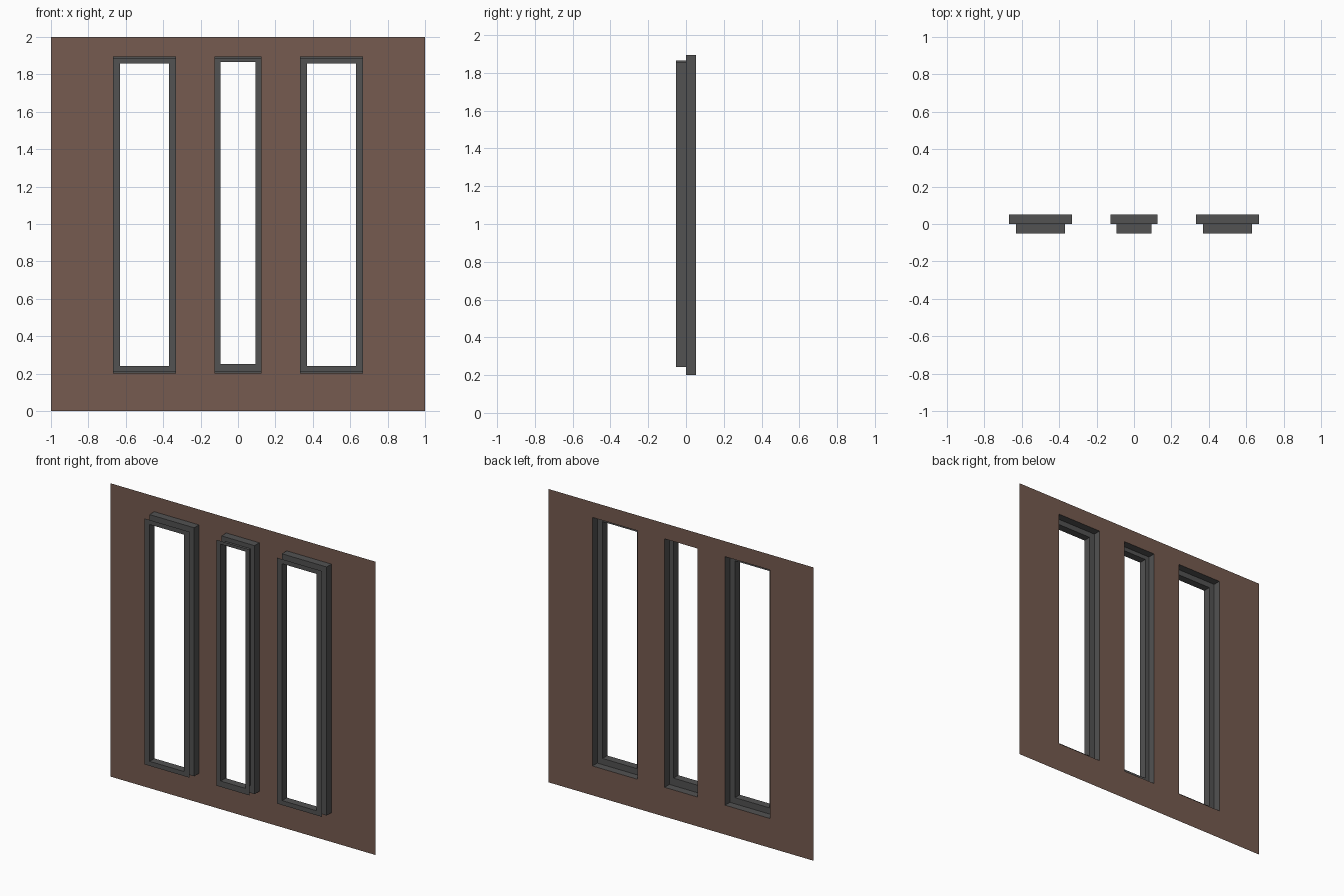
import bpy

if "Cube" in bpy.data.objects:
    bpy.data.objects.remove(bpy.data.objects["Cube"])

BACK, MID, FRONT = 0.052, 0.0, -0.052
BOTTOM, TOP = 0.20, 1.895


def material(name, rgb):
    m = bpy.data.materials.new(name)
    m.diffuse_color = (*rgb, 1)
    m.use_nodes = True
    m.node_tree.nodes["Principled BSDF"].inputs["Base Color"].default_value = m.diffuse_color
    return m


brown = material("brown_wall", (0.18, 0.105, 0.08))
dark = material("dark_grey", (0.085, 0.085, 0.085))


def add_object(name, verts, faces, mat):
    me = bpy.data.meshes.new(name)
    me.from_pydata(verts, [], faces)
    me.materials.append(mat)
    ob = bpy.data.objects.new(name, me)
    bpy.context.collection.objects.link(ob)
    return ob


def rect(cx, half, z0, z1, y):
    return [(cx - half, y, z0), (cx + half, y, z0),
            (cx + half, y, z1), (cx - half, y, z1)]


# name, centre x, outer half width, inner half width, inner bottom, inner top
windows = [
    ("left_window_frame", -0.50, 0.169, 0.130, 0.242, 1.857),
    ("middle_window_frame", 0.0, 0.125, 0.094, 0.251, 1.866),
    ("right_window_frame", 0.50, 0.169, 0.130, 0.242, 1.857),
]

# Window frames: thin stepped sleeve ending in a flat front rim
for name, cx, outer, inner, z0, z1 in windows:
    loops = [
        rect(cx, outer, BOTTOM, TOP, BACK),
        rect(cx, outer, BOTTOM, TOP, MID),
        rect(cx, inner, z0, z1, MID),
        rect(cx, inner, z0, z1, FRONT),
        rect(cx, outer, BOTTOM + 0.011, TOP - 0.007, FRONT),
    ]
    verts = [v for loop in loops for v in loop]
    faces = [(4 * k + i, 4 * k + (i + 1) % 4, 4 * k + 4 + (i + 1) % 4, 4 * k + 4 + i)
             for k in range(len(loops) - 1) for i in range(4)]
    add_object(name, verts, faces, dark)

# Wall sheet: a grid of cells, leaving out the window openings
xs = [-1.0]
for _, cx, outer, *_ in windows:
    xs += [cx - outer, cx + outer]
xs.append(1.0)
zs = [0.0, BOTTOM, TOP, 2.0]
n = len(xs)
verts = [(x, BACK, z) for z in zs for x in xs]
faces = [(j * n + i, j * n + i + 1, (j + 1) * n + i + 1, (j + 1) * n + i)
         for j in range(3) for i in range(n - 1)
         if not (j == 1 and i % 2 == 1)]
add_object("wall_panel", verts, faces, brown)
